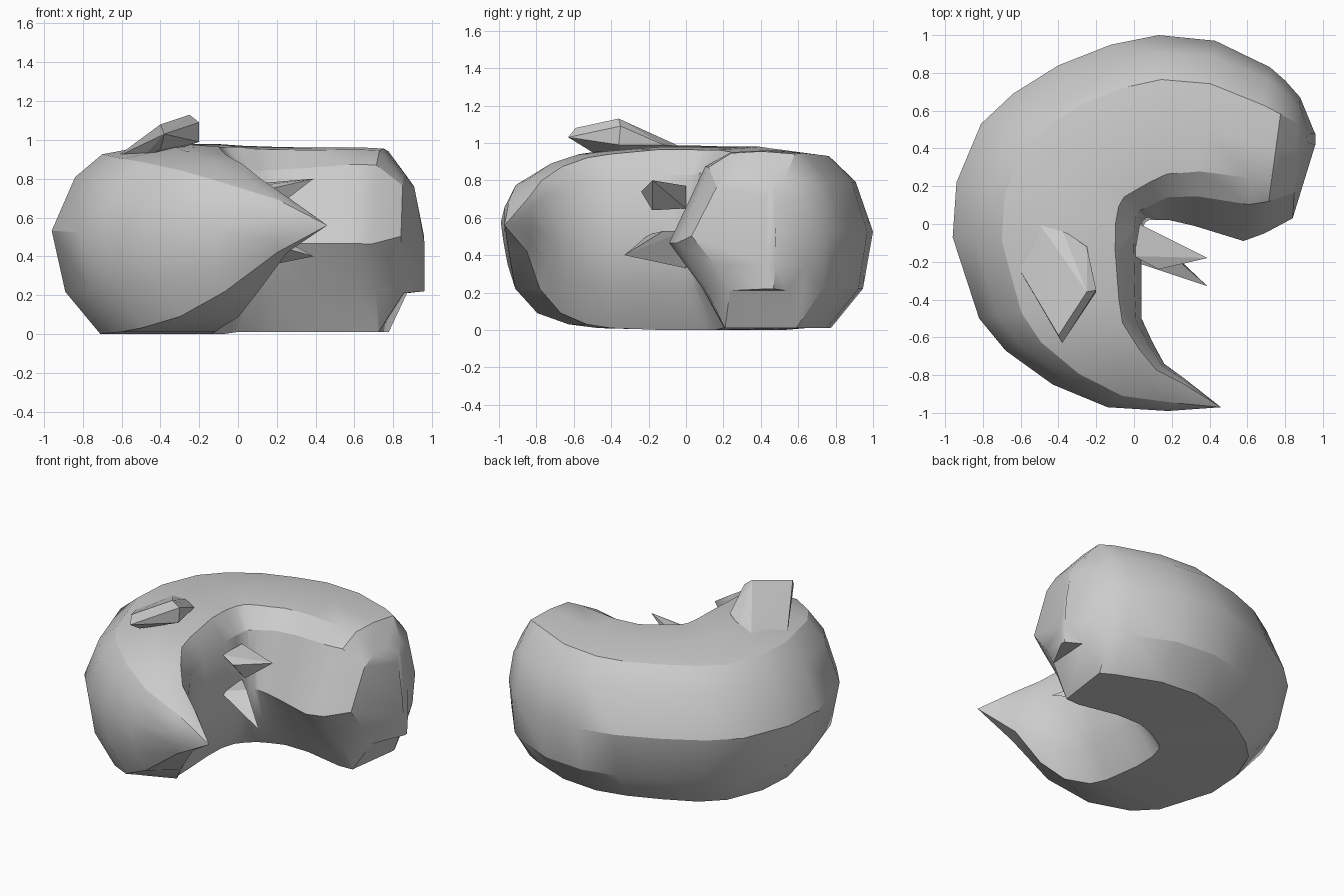
import bpy, bmesh

if "Cube" in bpy.data.objects:
    bpy.data.objects.remove(bpy.data.objects["Cube"])

# Cross-sections for tail and blunt end: (across from inner to outer side, height fraction)
TAIL = [(.75, 0), (.93, .22), (1, .54), (.88, .82), (.74, .94), (.42, 1),
        (.14, .98), (.04, .84), (0, .48), (.05, .22), (.18, 0)]
HEAD = [(.79, 0), (.96, .22), (1, .54), (.93, .82), (.78, .985), (.56, 1),
        (.36, .99), (.21, .91), (0, .48), (.19, .23), (.32, 0)]

# Curled spine: outer x, y, inner x, y, bottom z, top z, blend from tail to blunt end
SECTIONS = [
    (.18, -.99, .27, -.82, .42, .71, 0),
    (-.14, -.97, .16, -.74, .22, .81, 0),
    (-.43, -.85, .10, -.63, .09, .89, 0),
    (-.68, -.67, .04, -.50, .03, .94, 0),
    (-.82, -.50, .04, -.38, .01, .96, 0),
    (-.96, -.07, .04, -.15, 0, .985, 0),
    (-.94, .22, .04, -.03, 0, .985, 0),
    (-.81, .53, .06, .01, 0, .98, .1),
    (-.64, .69, .08, .02, 0, .98, .2),
    (-.40, .84, .11, .02, .01, .98, .25),
    (-.12, .95, .14, .02, .01, .97, .35),
    (.13, 1.0, .19, .02, .01, .965, .5),
    (.43, .97, .32, -.01, .01, .96, .7),
    (.72, .83, .58, -.09, .01, .96, 1),
    (.80, .76, .69, -.05, .01, .955, 1),
    (.88, .67, .84, .03, .21, .82, 1),
    (.96, .48, .96, .42, .22, .76, 1),
]


def finish(bm, name, smooth):
    bmesh.ops.recalc_face_normals(bm, faces=bm.faces)
    mesh = bpy.data.meshes.new(name)
    bm.to_mesh(mesh)
    bm.free()
    obj = bpy.data.objects.new(name, mesh)
    bpy.context.collection.objects.link(obj)
    if smooth:
        bpy.ops.object.select_all(action='DESELECT')
        obj.select_set(True)
        bpy.context.view_layer.objects.active = obj
        bpy.ops.object.shade_smooth_by_angle(angle=0.5)
    return obj


def hull(name, points):
    bm = bmesh.new()
    for p in points:
        bm.verts.new(p)
    result = bmesh.ops.convex_hull(bm, input=bm.verts)
    loose = {v for v in result["geom_interior"] if isinstance(v, bmesh.types.BMVert)}
    bmesh.ops.delete(bm, geom=list(loose), context='VERTS')
    return finish(bm, name, False)


# Curled body lofted through the sections
bm = bmesh.new()
rings = []
for ox, oy, ix, iy, zb, zt, k in SECTIONS:
    ring = []
    for (t0, h0), (t1, h1) in zip(TAIL, HEAD):
        t, h = t0 + (t1 - t0) * k, h0 + (h1 - h0) * k
        ring.append(bm.verts.new((ix + (ox - ix) * t, iy + (oy - iy) * t, zb + (zt - zb) * h)))
    rings.append(ring)
# Blunt end leans back slightly towards its top
for v in rings[-1]:
    v.co.x -= max(0, v.co.z - .5) * .2
n = len(TAIL)
for a, b in zip(rings, rings[1:]):
    for i in range(n):
        j = (i + 1) % n
        bm.faces.new((a[i], a[j], b[j], b[i]))
tip = bm.verts.new((.46, -.97, .56))
for i in range(n):
    bm.faces.new((tip, rings[0][(i + 1) % n], rings[0][i]))
bm.faces.new(rings[-1])
finish(bm, "curled_body", True)

# Raised flap on top
hull("top_flap", [(-.5, 0, .96), (-.63, -.2, .91), (-.52, -.3, .88), (-.38, -.03, .98),
                  (-.25, -.12, .99), (-.2, -.35, 1.09), (-.25, -.36, 1.13), (-.2, -.36, .99),
                  (-.38, -.63, 1.03), (-.4, -.59, 1.08), (-.4, -.5, .95)])

# Two small pointed limbs in the hollow
hull("upper_limb", [(.03, 0, .77), (.03, 0, .65), (0, -.17, .75), (.13, -.24, .74),
                    (.18, -.18, .64), (.25, -.14, .72), (.39, -.18, .80)])
hull("lower_limb", [(.04, -.01, .53), (.04, 0, .33), (0, -.2, .51), (.15, -.12, .53),
                    (.39, -.33, .40)])
